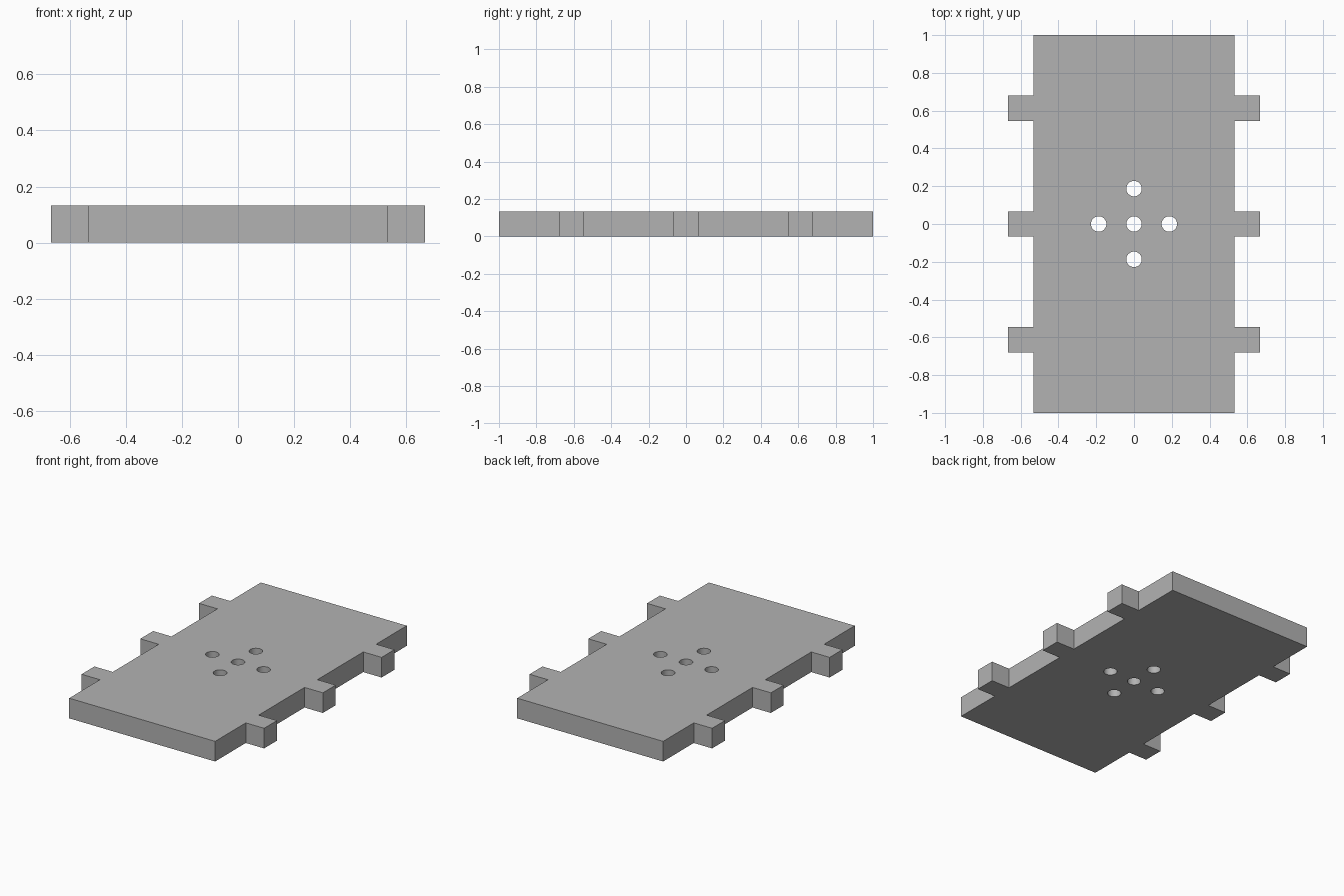
import bpy, bmesh, math
from mathutils import Matrix

cube = bpy.data.objects.get("Cube")
if cube:
    bpy.data.objects.remove(cube, do_unlink=True)

HALF_X, TAB_X, HALF_Y, THICK = 0.533, 0.667, 1.0, 0.133
TAB_HALF, TAB_CENTRES = 0.067, (-0.613, 0.0, 0.613)
HOLE_R, HOLE_STEP = 0.041, 0.187

grey = bpy.data.materials.new("plain grey")
grey.use_nodes = True
colour = (0.45, 0.45, 0.45, 1)
grey.diffuse_color = colour
grey.node_tree.nodes["Principled BSDF"].inputs["Base Color"].default_value = colour


def make_object(name, bm):
    bmesh.ops.recalc_face_normals(bm, faces=bm.faces)
    mesh = bpy.data.meshes.new(name)
    bm.to_mesh(mesh)
    bm.free()
    mesh.materials.append(grey)
    obj = bpy.data.objects.new(name, mesh)
    bpy.context.collection.objects.link(obj)
    return obj


# Plate outline with three tabs on each long edge
right_edge = [(HALF_X, -HALF_Y)]
for y in TAB_CENTRES:
    lo, hi = y - TAB_HALF, y + TAB_HALF
    right_edge += [(HALF_X, lo), (TAB_X, lo), (TAB_X, hi), (HALF_X, hi)]
right_edge.append((HALF_X, HALF_Y))
outline = right_edge + [(-x, y) for x, y in reversed(right_edge)]

bm = bmesh.new()
base = bm.faces.new([bm.verts.new((x, y, 0)) for x, y in outline])
top = bmesh.ops.extrude_face_region(bm, geom=[base], use_keep_orig=True)["geom"]
bmesh.ops.translate(bm, vec=(0, 0, THICK),
                    verts=[v for v in top if isinstance(v, bmesh.types.BMVert)])
plate = make_object("tabbed_plate", bm)

# Cross pattern of five through holes
bm = bmesh.new()
for i, j in ((0, 0), (1, 0), (-1, 0), (0, 1), (0, -1)):
    bmesh.ops.create_cone(bm, cap_ends=True, segments=32, radius1=HOLE_R, radius2=HOLE_R,
                          depth=THICK * 3,
                          matrix=Matrix.Translation((i * HOLE_STEP, j * HOLE_STEP, THICK / 2)))
cutter = make_object("hole_cutter", bm)
cutter.hide_render = True

cut = plate.modifiers.new("holes", 'BOOLEAN')
cut.operation = 'DIFFERENCE'
cut.solver = 'EXACT'
cut.object = cutter

bpy.ops.object.select_all(action='DESELECT')
plate.select_set(True)
bpy.context.view_layer.objects.active = plate
bpy.ops.object.modifier_apply(modifier=cut.name)
bpy.data.objects.remove(cutter, do_unlink=True)

# Smooth hole walls, crisp plate edges
bpy.ops.object.shade_smooth_by_angle(angle=math.radians(30))
